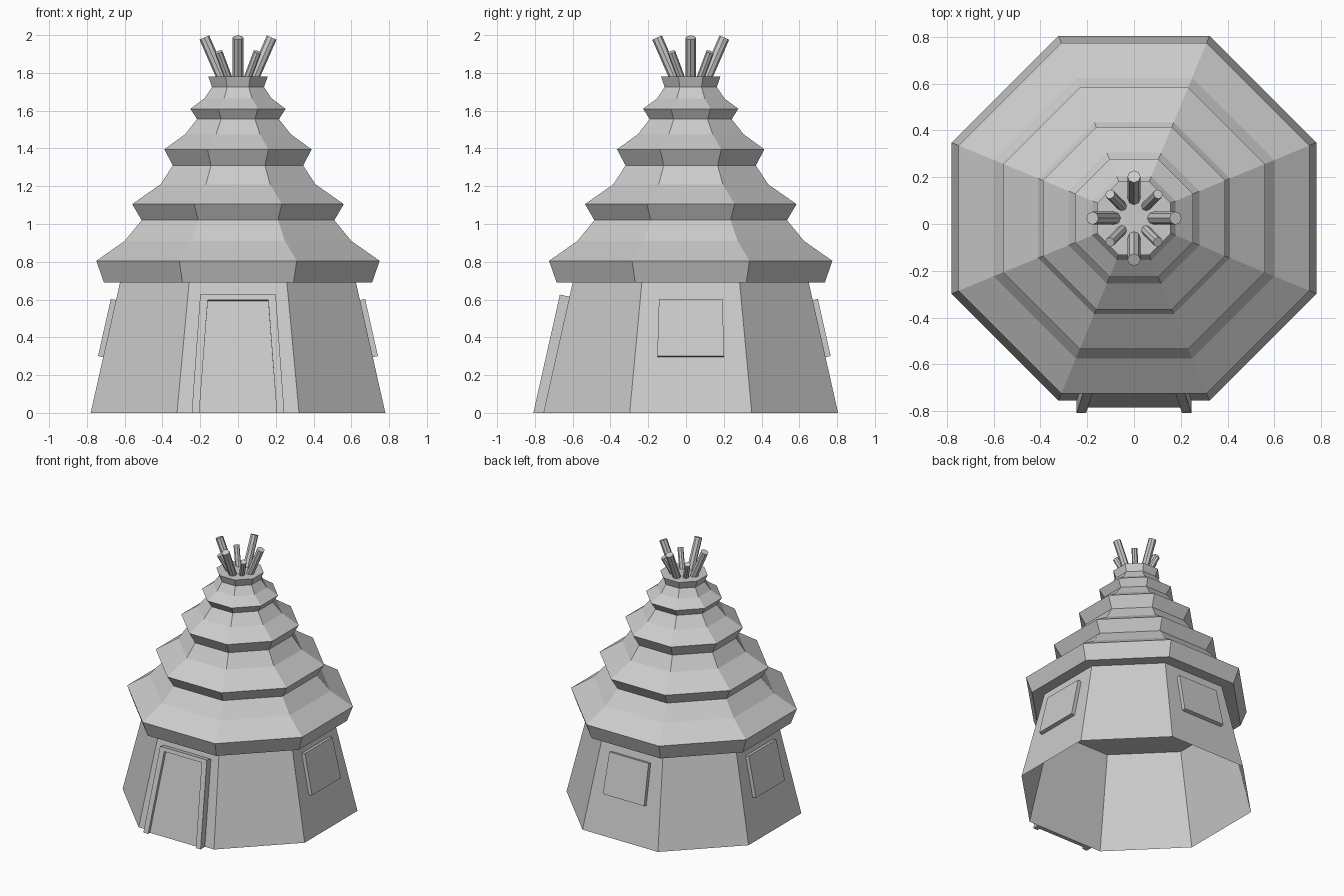
import bpy
import bmesh
from math import pi, cos, sin, hypot
from mathutils import Vector

cube = bpy.data.objects.get("Cube")
if cube:
    bpy.data.objects.remove(cube)

SIDES = 8
CENTRE_Y = 0.025
WALL_BASE, WALL_TOP, WALL_HEIGHT = 0.78, 0.625, 0.69
SLOPE = (WALL_BASE - WALL_TOP) / WALL_HEIGHT

grey = bpy.data.materials.new("plain_grey")
grey.use_nodes = True
colour = (0.6, 0.6, 0.6, 1)
grey.diffuse_color = colour
grey.node_tree.nodes["Principled BSDF"].inputs["Base Color"].default_value = colour


def finish(name, bm):
    """Turn a bmesh into a flat shaded object."""
    bmesh.ops.recalc_face_normals(bm, faces=bm.faces)
    mesh = bpy.data.meshes.new(name)
    bm.to_mesh(mesh)
    bm.free()
    mesh.materials.append(grey)
    obj = bpy.data.objects.new(name, mesh)
    obj.location.y = CENTRE_Y
    bpy.context.collection.objects.link(obj)
    return obj


def octagon_shell(name, profile, capped):
    """Stack octagonal rings; profile holds (distance to flat side, height)."""
    bm = bmesh.new()
    rings = []
    for flat, z in profile:
        radius = flat / cos(pi / SIDES)
        angles = [(i + 0.5) * 2 * pi / SIDES for i in range(SIDES)]
        rings.append([bm.verts.new((radius * cos(a), radius * sin(a), z)) for a in angles])
    for low, high in zip(rings, rings[1:]):
        for i in range(SIDES):
            j = (i + 1) % SIDES
            bm.faces.new((low[i], low[j], high[j], high[i]))
    if capped:
        bm.faces.new(rings[0])
        bm.faces.new(rings[-1])
    return finish(name, bm)


def wall_panel(name, outline, depth, angle):
    """Raise an outline of (sideways, height) points off a sloping wall."""
    out = Vector((cos(angle), sin(angle), 0))
    side = Vector((-sin(angle), cos(angle), 0))
    up = Vector((0, 0, 1))
    normal = (out + up * SLOPE).normalized()
    bm = bmesh.new()
    back, front = [], []
    for u, z in outline:
        point = out * (WALL_BASE - SLOPE * z) + side * u + up * z
        # points on the ground move level so the foot stays flat
        push = normal if z > 0 else out * hypot(1, SLOPE)
        back.append(bm.verts.new(point))
        front.append(bm.verts.new(point + push * depth))
    bm.faces.new(front)
    bm.faces.new(back[::-1])
    for i in range(len(outline)):
        j = (i + 1) % len(outline)
        bm.faces.new((back[i], back[j], front[j], front[i]))
    return finish(name, bm)


def pole(name, angle, start, end, radius):
    """A straight pole between two (distance from axis, height) points."""
    a, b = (Vector((r * cos(angle), r * sin(angle), z)) for r, z in (start, end))
    bm = bmesh.new()
    bmesh.ops.create_cone(bm, cap_ends=True, segments=8, radius1=radius,
                          radius2=radius, depth=(b - a).length)
    turn = (b - a).to_track_quat('Z', 'Y').to_matrix().to_4x4()
    bm.transform(turn)
    bmesh.ops.translate(bm, vec=(a + b) / 2, verts=bm.verts)
    return finish(name, bm)


# Sloping walls, open underneath
octagon_shell("walls", [(WALL_BASE, 0), (WALL_TOP, WALL_HEIGHT)], False)

# Tiered roof: each tier has a rim, a shallow slope and a steep slope
octagon_shell("tiered_roof", [
    (0.71, 0.69), (0.75, 0.805), (0.60, 0.91),
    (0.51, 1.02), (0.56, 1.105), (0.41, 1.21),
    (0.345, 1.31), (0.39, 1.395), (0.28, 1.475),
    (0.217, 1.555), (0.252, 1.61), (0.178, 1.665),
    (0.138, 1.725), (0.157, 1.78)], True)

# Door and its frame
FRONT = -pi / 2
wall_panel("door", [(-0.205, 0), (0.205, 0), (0.16, 0.595), (-0.16, 0.595)], 0.03, FRONT)
half = [(0.205, 0), (0.245, 0), (0.2, 0.615), (0.16, 0.587)]
inner_foot, outer_foot, outer_top, inner_top = half
right_side = [inner_top, inner_foot, outer_foot, outer_top]
left_side = [(-u, z) for u, z in reversed(right_side)]
wall_panel("door_frame", right_side + left_side, 0.052, FRONT)

# Windows on the other three main sides
window = [(-0.177, 0.295), (0.177, 0.295), (0.168, 0.597), (-0.168, 0.597)]
for label, angle in (("left", 0), ("back", pi / 2), ("right", pi)):
    wall_panel(label + "_window", window, 0.028, angle)

# Poles poking out of the top, long and short in turn
for i in range(SIDES):
    angle = i * pi / 4
    if i % 2 == 0:
        pole(f"long_pole_{i}", angle, (0.07, 1.74), (0.178, 1.987), 0.028)
    else:
        pole(f"short_pole_{i}", angle, (0.055, 1.74), (0.145, 1.91), 0.021)
